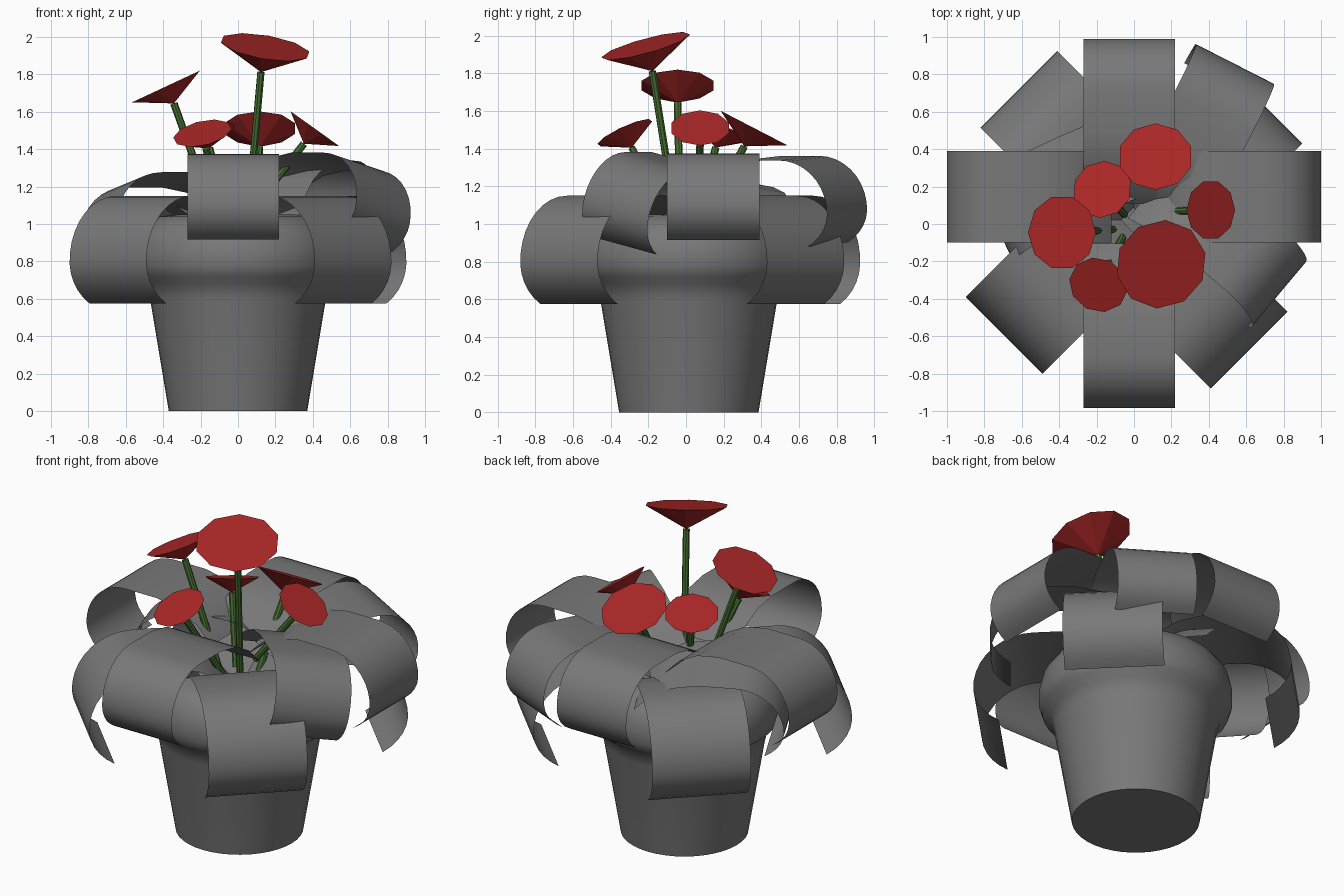
import bpy, bmesh
from math import radians, sin, cos, pi
from mathutils import Vector, Matrix

if "Cube" in bpy.data.objects:
    bpy.data.objects.remove(bpy.data.objects["Cube"])


def material(name, rgb):
    m = bpy.data.materials.new(name)
    m.use_nodes = True
    m.diffuse_color = (*rgb, 1)
    m.node_tree.nodes["Principled BSDF"].inputs["Base Color"].default_value = (*rgb, 1)
    return m


GREY = material("grey", (0.19, 0.19, 0.19))
RED = material("petal red", (0.4, 0.02, 0.02))
GREEN = material("stem green", (0.06, 0.16, 0.03))


def add_object(name, bm, mat, smooth=True):
    mesh = bpy.data.meshes.new(name)
    bm.to_mesh(mesh)
    bm.free()
    mesh.materials.append(mat)
    obj = bpy.data.objects.new(name, mesh)
    bpy.context.collection.objects.link(obj)
    if smooth:
        bpy.ops.object.select_all(action="DESELECT")
        obj.select_set(True)
        bpy.context.view_layer.objects.active = obj
        bpy.ops.object.shade_smooth_by_angle(angle=radians(40))
    return obj


# Pot: tapered body, rounded rim and a sunken inside, spun from a profile
def pot():
    profile = [(0, 0), (0.37, 0), (0.47, 0.6), (0.49, 0.68), (0.54, 0.72), (0.56, 0.78),
               (0.56, 0.85), (0.54, 0.93), (0.49, 1.0), (0.42, 1.04), (0.34, 1.05),
               (0.28, 1.0), (0.26, 0.85), (0, 0.85)]
    bm = bmesh.new()
    verts = [bm.verts.new((r, 0, z)) for r, z in profile]
    edges = [bm.edges.new(pair) for pair in zip(verts, verts[1:])]
    bmesh.ops.spin(bm, geom=verts + edges, axis=(0, 0, 1), cent=(0, 0, 0),
                   angle=2 * pi, steps=40)
    bmesh.ops.remove_doubles(bm, verts=bm.verts[:], dist=0.0005)
    bmesh.ops.recalc_face_normals(bm, faces=bm.faces[:])
    add_object("pot", bm, GREY).location = (0, 0.015, 0)


# Leaf: thin strip that rises from the pot and curls over at the tip
def leaf(name, tip, angle, top, size, width, roll=0):
    path = [(-d, -drop) for d, drop in ((0.88, 0.2), (0.78, 0.1), (0.65, 0.03), (0.5, 0))]
    reach = 0.35 * size
    for i in range(15):
        a = radians(90 - 145 * i / 14)
        height = reach if a > 0 else reach * 0.78
        path.append((reach * (cos(a) - 1), height * sin(a) - reach))
    bm = bmesh.new()
    rows = [[bm.verts.new((x, side * width / 2, z)) for side in (-1, 1)] for x, z in path]
    for a, b in zip(rows, rows[1:]):
        bm.faces.new((a[0], b[0], b[1], a[1]))
    bm.transform(Matrix.Translation((*tip, top)) @ Matrix.Rotation(radians(angle), 4, "Z")
                 @ Matrix.Translation((0, 0, -reach)) @ Matrix.Rotation(radians(roll), 4, "X")
                 @ Matrix.Translation((0, 0, reach)))
    add_object(name, bm, GREY)


# Stem and cone-shaped bloom, tilted along the given direction
def flower(name, centre, normal, radius, depth, base):
    centre, base = Vector(centre), Vector(base)
    normal = Vector(normal).normalized()
    apex = centre - normal * depth
    bm = bmesh.new()
    bmesh.ops.create_cone(bm, cap_ends=True, segments=10, radius1=0, radius2=radius, depth=depth)
    bmesh.ops.remove_doubles(bm, verts=bm.verts[:], dist=0.0005)
    bm.transform(Matrix.Translation((centre + apex) / 2)
                 @ normal.to_track_quat("Z", "Y").to_matrix().to_4x4())
    add_object(name + "_bloom", bm, RED, smooth=False)

    axis = apex - base
    bm = bmesh.new()
    bmesh.ops.create_cone(bm, cap_ends=True, segments=8, radius1=0.02, radius2=0.02,
                          depth=axis.length)
    bm.transform(Matrix.Translation((apex + base) / 2)
                 @ axis.to_track_quat("Z", "Y").to_matrix().to_4x4())
    add_object(name + "_stem", bm, GREEN)


pot()

# Wide lower leaves on the diagonals
for i, tip in enumerate([(0.695, 0.635), (-0.615, 0.72), (-0.695, -0.595), (0.615, -0.675)]):
    leaf(f"lower_leaf_{i + 1}", tip, 45 + 90 * i, 1.15, 1, 0.58)

# Upper leaves along the axes
for i, tip in enumerate([(1, 0.145), (-0.025, 0.99), (-1, 0.145), (-0.025, -0.985)]):
    leaf(f"upper_leaf_{i + 1}", tip, 90 * i, 1.375, 0.8, 0.49)

# Extra leaves set askew
leaf("back_left_leaf", (0.54, 0.855), 63, 1.35, 0.8, 0.47, 3)
leaf("front_left_leaf", (0.775, -0.375), -40, 1.34, 0.8, 0.46, -12)
leaf("right_leaf", (-0.74, 0), 205, 1.24, 0.8, 0.47, 10)

# Flowers
flower("tall_flower", (0.145, -0.215, 1.945), (0.16, -0.26, 0.95), 0.245, 0.14, (0.05, -0.05, 1))
flower("back_flower", (0.115, 0.36, 1.51), (0, 0.46, 0.89), 0.2, 0.11, (0.09, 0.08, 1))
flower("left_flower", (0.41, 0.075, 1.51), (0.58, 0, 0.81), 0.16, 0.1, (0.08, 0.06, 1.08))
flower("small_back_flower", (-0.17, 0.185, 1.49), (-0.2, 0.3, 0.93), 0.16, 0.09, (-0.05, 0.05, 1))
flower("right_flower", (-0.385, -0.045, 1.735), (-0.42, 0, 0.9), 0.2, 0.1, (-0.11, -0.03, 1))
flower("front_flower", (-0.19, -0.325, 1.485), (-0.2, -0.4, 0.87), 0.16, 0.09, (-0.06, -0.07, 1))
